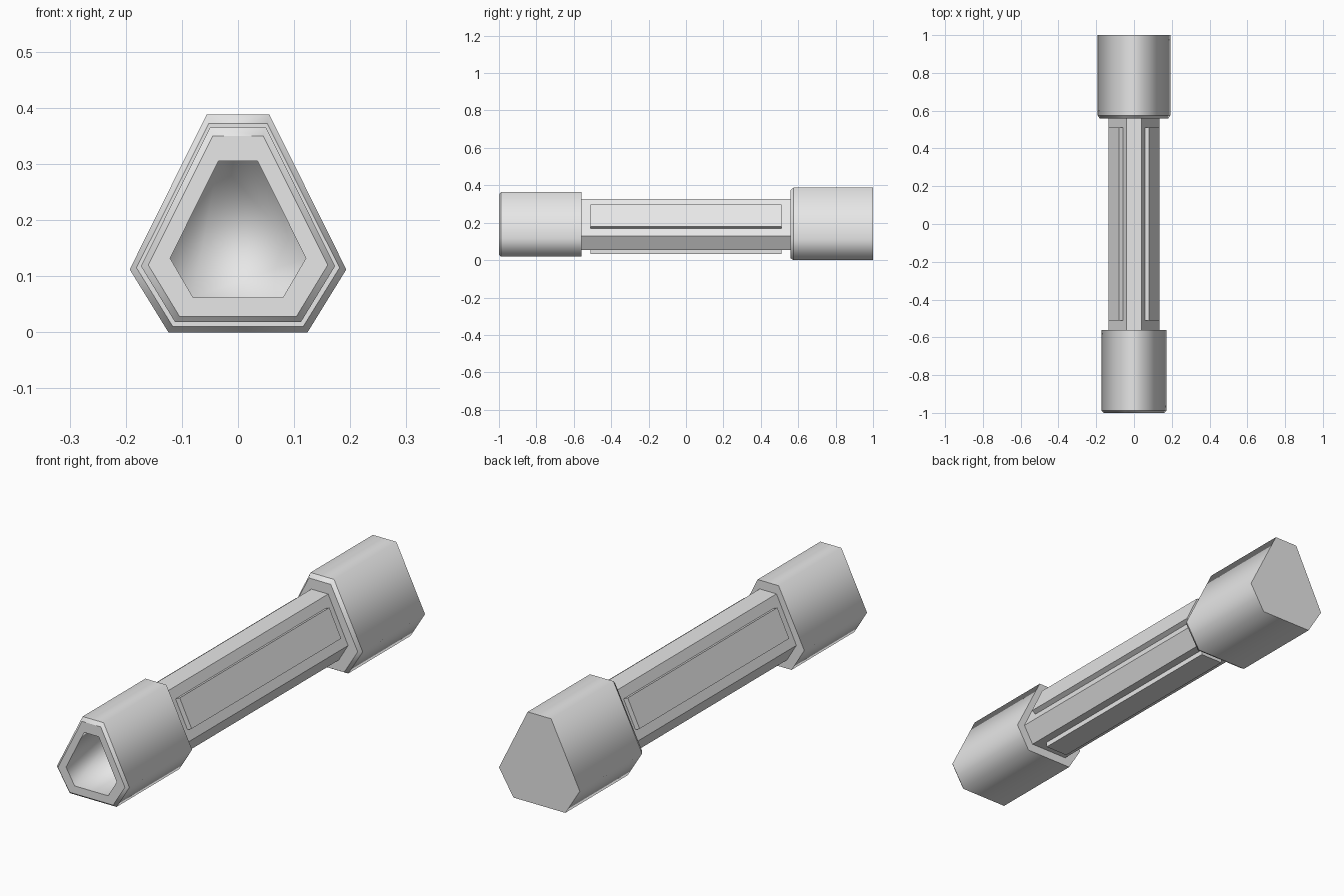
import bpy, bmesh
from mathutils import Vector

cube = bpy.data.objects.get("Cube")
if cube:
    bpy.data.objects.remove(cube, do_unlink=True)

grey = bpy.data.materials.new("plain_grey")
grey.use_nodes = True
grey.diffuse_color = (0.8, 0.8, 0.8, 1)
for node in grey.node_tree.nodes:
    if node.type == "BSDF_PRINCIPLED":
        node.inputs["Base Color"].default_value = (0.8, 0.8, 0.8, 1)


def hexagon(top, shoulder, foot):
    """Mirror three (half width, height) corners into a rounded-triangle outline."""
    right = [top, shoulder, foot]
    return right + [(-x, z) for x, z in reversed(right)]


def loft(name, sections, sharp=None):
    """Skin (y, outline) sections; rims listed in sharp stay hard, None means all flat."""
    bm = bmesh.new()
    rings = [[bm.verts.new((x, y, z)) for x, z in outline] for y, outline in sections]
    n = len(rings[0])
    for a, b in zip(rings, rings[1:]):
        for i in range(n):
            j = (i + 1) % n
            bm.faces.new((a[i], a[j], b[j], b[i]))
    bm.faces.new(rings[0])
    bm.faces.new(rings[-1])
    bmesh.ops.recalc_face_normals(bm, faces=bm.faces[:])
    for face in bm.faces:
        face.smooth = sharp is not None
    for k in sharp or ():
        for i in range(n):
            bm.edges.get((rings[k][i], rings[k][(i + 1) % n])).smooth = False
    mesh = bpy.data.meshes.new(name)
    bm.to_mesh(mesh)
    bm.free()
    mesh.materials.append(grey)
    obj = bpy.data.objects.new(name, mesh)
    bpy.context.collection.objects.link(obj)
    return obj


# Central shaft
shaft = hexagon((0.04, 0.327), (0.135, 0.13), (0.09, 0.055))
loft("shaft", [(-0.6, shaft), (0.6, shaft)])

# Raised panels on the three broad faces of the shaft
centre = Vector((0, 0.18))
for name, i in (("panel_left", 0), ("panel_bottom", 2), ("panel_right", 4)):
    a, b = Vector(shaft[i]), Vector(shaft[i + 1])
    out = Vector((b.y - a.y, a.x - b.x)).normalized()
    if out.dot((a + b) / 2 - centre) < 0:
        out.negate()
    p, q = a.lerp(b, 0.2), a.lerp(b, 0.8)
    outline = [p - out * 0.01, p + out * 0.022, q + out * 0.022, q - out * 0.01]
    loft(name, [(-0.51, outline), (0.51, outline)])

# Front collar with bevelled rim and recess
body = hexagon((0.05, 0.365), (0.173, 0.118), (0.112, 0.018))
rim = hexagon((0.045, 0.35), (0.16, 0.12), (0.104, 0.028))
recess = hexagon((0.035, 0.305), (0.121, 0.132), (0.08, 0.062))
loft("front_collar",
     [(-0.56, body), (-0.988, body), (-1, rim), (-1, recess), (-0.7, recess)],
     sharp=(0, 1, 2, 3))

# Larger closed rear cap with bevelled inner rim
cap = hexagon((0.056, 0.388), (0.193, 0.112), (0.124, 0))
cap_rim = hexagon((0.052, 0.372), (0.181, 0.115), (0.116, 0.01))
loft("rear_cap", [(0.558, cap_rim), (0.575, cap), (1, cap)], sharp=(0, 1, 2))
